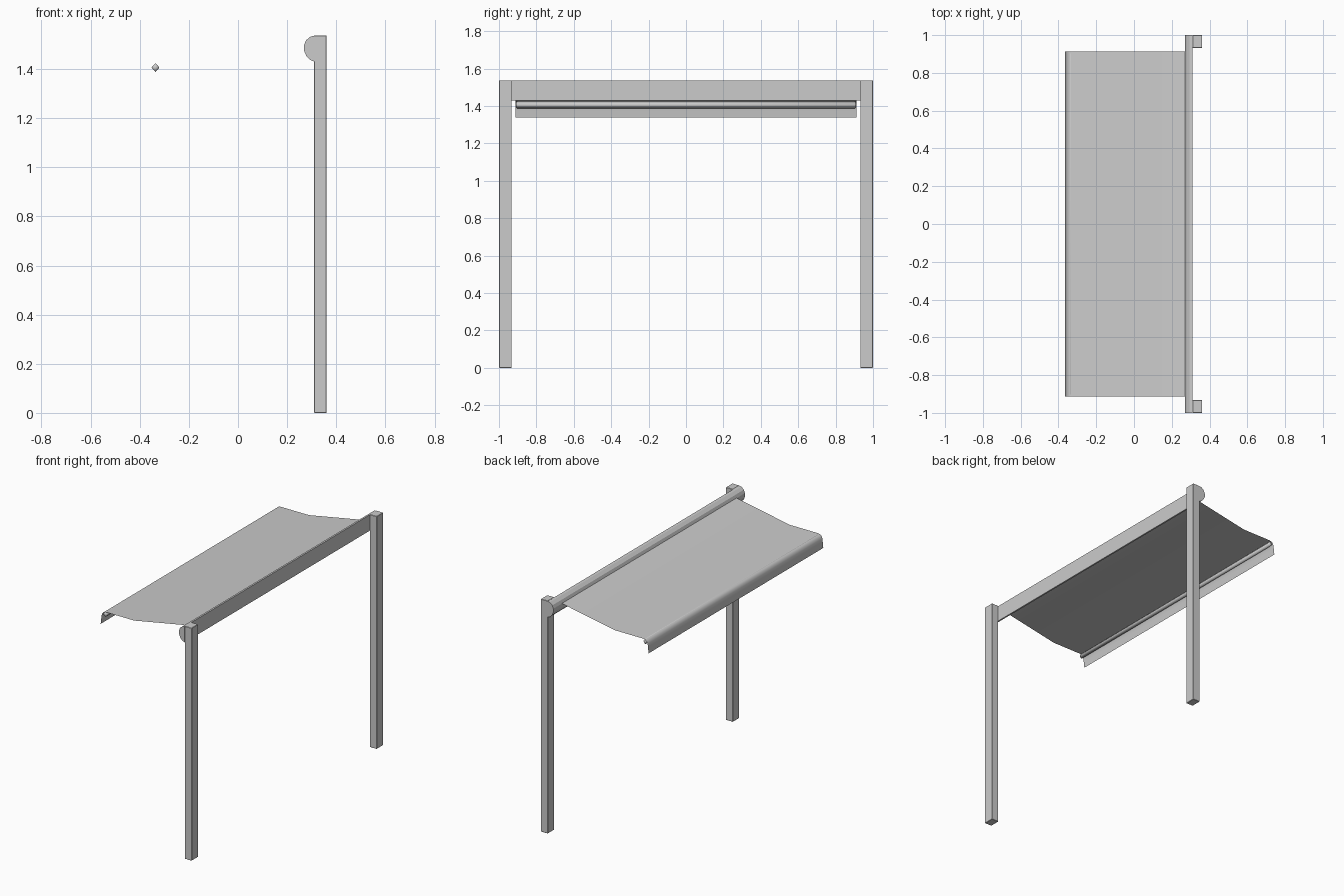
import bpy, bmesh
from mathutils import Vector

if "Cube" in bpy.data.objects:
    bpy.data.objects.remove(bpy.data.objects["Cube"])


def finish(name, bm, smooth=None, fix=True):
    if fix:
        bmesh.ops.recalc_face_normals(bm, faces=bm.faces)
    me = bpy.data.meshes.new(name)
    bm.to_mesh(me)
    bm.free()
    ob = bpy.data.objects.new(name, me)
    bpy.context.collection.objects.link(ob)
    if smooth:
        bpy.ops.object.select_all(action='DESELECT')
        ob.select_set(True)
        bpy.context.view_layer.objects.active = ob
        bpy.ops.object.shade_smooth_by_angle(angle=smooth)
    return ob


def box(name, lo, hi, bevel):
    lo, hi = Vector(lo), Vector(hi)
    bm = bmesh.new()
    bmesh.ops.create_cube(bm, size=1)
    for v in bm.verts:
        v.co = (lo + hi) / 2 + v.co * (hi - lo)
    bmesh.ops.bevel(bm, geom=bm.edges[:], offset=bevel, segments=1, affect='EDGES')
    return finish(name, bm)


def sweep(name, sections, closed, smooth=None):
    """Bridge a list of (y, xz profile) sections; closed profiles get caps."""
    bm = bmesh.new()
    rows = [[bm.verts.new((x, y, z)) for x, z in prof] for y, prof in sections]
    n = len(rows[0])
    for a, b in zip(rows, rows[1:]):
        for i in range(n if closed else n - 1):
            j = (i + 1) % n
            bm.faces.new((a[i], b[i], b[j], a[j]))
    if closed:
        bm.faces.new(rows[0])
        bm.faces.new(rows[-1])
    return finish(name, bm, smooth, fix=closed)


# Two upright posts
for side, label in ((-1, "front_post"), (1, "back_post")):
    y0, y1 = sorted((side * 0.932, side * 1.0))
    box(label, (0.31, y0, 0), (0.361, y1, 1.537), 0.002)

# Half-round housing across the posts
housing = [(0.311, 1.535), (0.295, 1.532), (0.277, 1.517), (0.269, 1.497),
           (0.269, 1.474), (0.278, 1.453), (0.293, 1.437), (0.311, 1.43)]
sweep("roller_housing", [(-1, housing), (1, housing)], True)

# Gently sagging cloth with hanging valance, single-sided sheet
cloth = [(0.275, 1.499), (-0.12, 1.425), (-0.325, 1.425), (-0.341, 1.422),
         (-0.352, 1.413), (-0.358, 1.398), (-0.361, 1.375), (-0.365, 1.338)]
sweep("awning_cloth", [(-0.912, cloth), (0.912, cloth)], False, 1.2)


# Front bar with tapered ends
def diamond(r):
    return [(-0.336 + r * a, 1.406 + 1.15 * r * b)
            for a, b in ((1, 0), (0, 1), (-1, 0), (0, -1))]


sweep("front_bar", [(-0.91, diamond(0.009)), (-0.902, diamond(0.016)),
                    (0.902, diamond(0.016)), (0.91, diamond(0.009))], True, 1.7)
